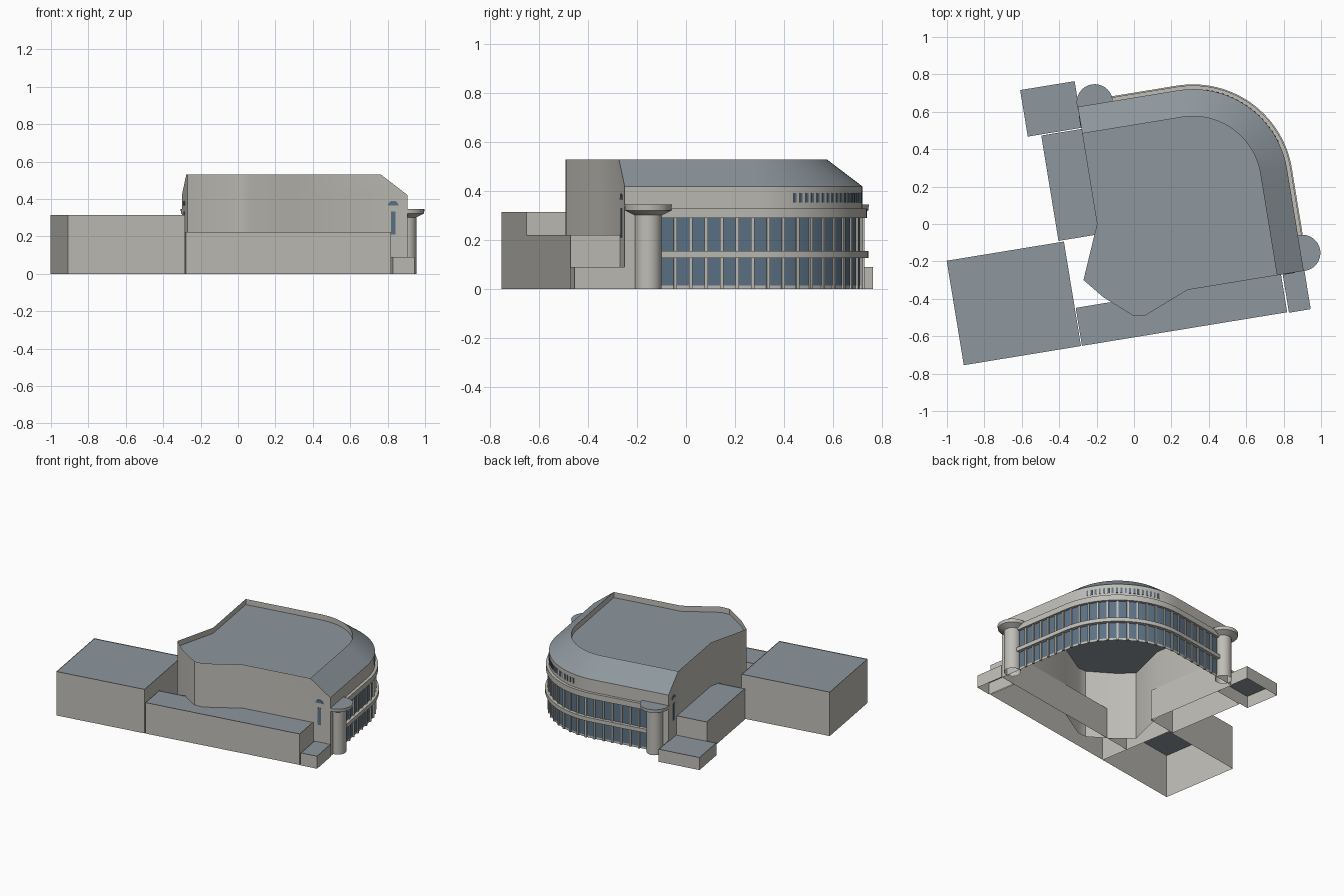
import bpy, bmesh, math
from mathutils import Matrix, Vector

if "Cube" in bpy.data.objects:
    bpy.data.objects.remove(bpy.data.objects["Cube"])

# The plan is drawn square in (u, v) and turned slightly about z
TURN = Matrix.Rotation(math.radians(9.3), 4, 'Z')
CU, CV = 0.345, 0.157        # centre of the rounded corner
R_WALL, R_TOP = 0.51, 0.365  # corner radius at the wall and at the roof top
LEFT, FRONT = -0.195, -0.394


def material(name, color):
    m = bpy.data.materials.new(name)
    m.diffuse_color = (*color, 1)
    m.use_nodes = True
    m.node_tree.nodes["Principled BSDF"].inputs["Base Color"].default_value = m.diffuse_color
    return m


WALL = material("wall", (0.52, 0.51, 0.47))
ROOF = material("roof", (0.27, 0.31, 0.34))
GLASS = material("glass", (0.11, 0.17, 0.24))


def finish(name, bm, mats, smooth=False):
    bmesh.ops.recalc_face_normals(bm, faces=bm.faces)
    bm.transform(TURN)
    me = bpy.data.meshes.new(name)
    bm.to_mesh(me)
    bm.free()
    for m in mats:
        me.materials.append(m)
    ob = bpy.data.objects.new(name, me)
    bpy.context.collection.objects.link(ob)
    if smooth:
        bpy.ops.object.select_all(action='DESELECT')
        ob.select_set(True)
        bpy.context.view_layer.objects.active = ob
        bpy.ops.object.shade_smooth_by_angle(angle=math.radians(30))
    return ob


def loft(bm, rings, closed=True, wrap=False):
    """Skin rings of points; returns the vertex rings."""
    vr = [[bm.verts.new(p) for p in r] for r in rings]
    pairs = list(zip(vr, vr[1:])) + ([(vr[-1], vr[0])] if wrap else [])
    n = len(vr[0])
    for a, b in pairs:
        for i in range(n if closed else n - 1):
            j = (i + 1) % n
            bm.faces.new((a[i], a[j], b[j], b[i]))
    return vr


def sink_roof(bm, face, rim, depth):
    """Inset a top face and lower it to leave a parapet."""
    bmesh.ops.inset_region(bm, faces=[face], thickness=rim, use_even_offset=True)
    new = bmesh.ops.extrude_face_region(bm, geom=[face])['geom']
    bmesh.ops.translate(bm, vec=(0, 0, -depth),
                        verts=[g for g in new if isinstance(g, bmesh.types.BMVert)])
    if face.is_valid:
        bm.faces.remove(face)
    for g in new:
        if isinstance(g, bmesh.types.BMFace):
            g.material_index = 1


def add_box(bm, center, size, angle=0):
    m = (Matrix.Translation(center) @ Matrix.Rotation(angle, 4, 'Z')
         @ Matrix.Diagonal((*size, 1)))
    bmesh.ops.create_cube(bm, size=1, matrix=m)


def front_path(r, z, v0, u0, n=28):
    """Right straight, rounded corner, back straight."""
    arc = [(CU + r * math.cos(math.pi / 2 * i / n),
            CV + r * math.sin(math.pi / 2 * i / n), z) for i in range(n + 1)]
    return [(CU + r, v0, z)] + arc + [(u0, CV + r, z)]


# Flat-roofed side wings: u0, u1, v0, v1, height
wings = {
    "left_block": (-1.02, -0.385, -0.598, -0.032, 0.315),
    "front_wing": (-0.38, 0.732, -0.598, -0.392, 0.222),
    "front_step": (0.741, 0.859, -0.602, -0.394, 0.09),
    "left_wing": (-0.413, -0.195, -0.024, 0.547, 0.222),
    "back_step": (-0.485, -0.19, 0.553, 0.805, 0.09),
}
for name, (u0, u1, v0, v1, h) in wings.items():
    bm = bmesh.new()
    plan = [(u0, v0), (u1, v0), (u1, v1), (u0, v1)]
    top = loft(bm, [[(*p, z) for p in plan] for z in (0, h)])[-1]
    sink_roof(bm, bm.faces.new(top), 0.007, 0.004)
    finish(name, bm, [WALL, ROOF])

# Main hall: wall, sloped roof skirt, sunk flat roof
stage_end = [(LEFT, 0.032), (-0.315, -0.252), (-0.225, -0.36), (-0.081, -0.485),
             (-0.018, -0.492), (0.225, FRONT)]
bm = bmesh.new()
rings = [front_path(r, z, FRONT, LEFT) + [(*p, z) for p in stage_end]
         for r, z in ((R_WALL, 0), (R_WALL, 0.42), (R_TOP, 0.53))]
vr = loft(bm, rings)
n_path = len(front_path(1, 0, 0, 0))
slope = set(vr[1][:n_path] + vr[2][:n_path])
for f in bm.faces:
    if set(f.verts) <= slope:
        f.material_index = 1
top = bm.faces.new(vr[2])
top.material_index = 1
sink_roof(bm, top, 0.042, 0.04)
for f in bm.faces:                      # inner parapet walls are wall coloured
    f.normal_update()
    if abs(f.normal.z) < 0.1:
        f.material_index = 0
finish("main_hall", bm, [WALL, ROOF], True)

# Two storeys of curved glazing
V0, U0 = -0.25, -0.05
for name, z0, z1 in (("lower_glazing", 0.015, 0.13), ("upper_glazing", 0.155, 0.292)):
    bm = bmesh.new()
    loft(bm, [front_path(R_WALL + 0.002, z, V0, U0) for z in (z0, z1)], closed=False)
    finish(name, bm, [GLASS], True)

# Ledges running between the turrets
for name, r, z0, z1 in (("middle_ledge", 0.536, 0.128, 0.156),
                        ("upper_ledge", 0.53, 0.29, 0.33)):
    bm = bmesh.new()
    section = ((0.505, z0), (r, z0), (r, z1), (0.505, z1))
    vr = loft(bm, [front_path(a, z, V0, U0) for a, z in section], closed=False, wrap=True)
    for end in (0, -1):
        bm.faces.new([ring[end] for ring in vr])
    finish(name, bm, [WALL], True)


def along(s, r):
    """Position and facing angle at distance s along the glazed front."""
    straight, bend = CV - V0, R_WALL * math.pi / 2
    if s < straight:
        return CU + r, V0 + s, 0
    if s < straight + bend:
        a = (s - straight) / R_WALL
        return CU + r * math.cos(a), CV + r * math.sin(a), a
    return CU - (s - straight - bend), CV + r, math.pi / 2


# Window mullions
total = (CV - V0) + R_WALL * math.pi / 2 + (CU - U0)
bm = bmesh.new()
count = 25
for i in range(1, count):
    u, v, a = along(total * i / count, R_WALL + 0.003)
    for z0, z1 in ((0.0, 0.13), (0.155, 0.292)):
        add_box(bm, (u, v, (z0 + z1) / 2), (0.014, 0.013, z1 - z0), a)
finish("mullions", bm, [WALL])

# Row of slit windows around the corner
bm = bmesh.new()
for i in range(18):
    a = math.radians(18 + 54 * i / 17)
    add_box(bm, (CU + R_WALL * math.cos(a), CV + R_WALL * math.sin(a), 0.373),
            (0.006, 0.012, 0.038), a)
finish("slit_windows", bm, [GLASS])

# Turrets with flared caps at both ends of the glazing
profile = ((0.055, 0), (0.055, 0.302), (0.095, 0.322), (0.097, 0.345))
for name, u, v in (("right_turret", 0.863, -0.298), ("back_turret", -0.102, 0.676)):
    bm = bmesh.new()
    vr = loft(bm, [[(u + r * math.cos(math.tau * i / 32), v + r * math.sin(math.tau * i / 32), z)
                    for i in range(32)] for r, z in profile])
    bm.faces.new(vr[-1]).material_index = 1
    finish(name, bm, [WALL, ROOF], True)

# Tall slot with a half-round light above, on each end wall
for name, origin, side, out in (
        ("front_end_window", (0.776, FRONT, 0), Vector((1, 0, 0)), Vector((0, -1, 0))),
        ("left_end_window", (LEFT, 0.588, 0), Vector((0, 1, 0)), Vector((-1, 0, 0)))):
    bm = bmesh.new()
    slot = [(-0.012, 0.21), (0.012, 0.21), (0.012, 0.332), (-0.012, 0.332)]
    arch = [(0.028 * math.cos(math.pi * i / 12), 0.366 + 0.024 * math.sin(math.pi * i / 12))
            for i in range(13)]
    for shape in (slot, arch):
        vr = loft(bm, [[Vector(origin) + side * s + out * d + Vector((0, 0, z))
                        for s, z in shape] for d in (-0.003, 0.003)])
        bm.faces.new(vr[-1])
    finish(name, bm, [GLASS])
